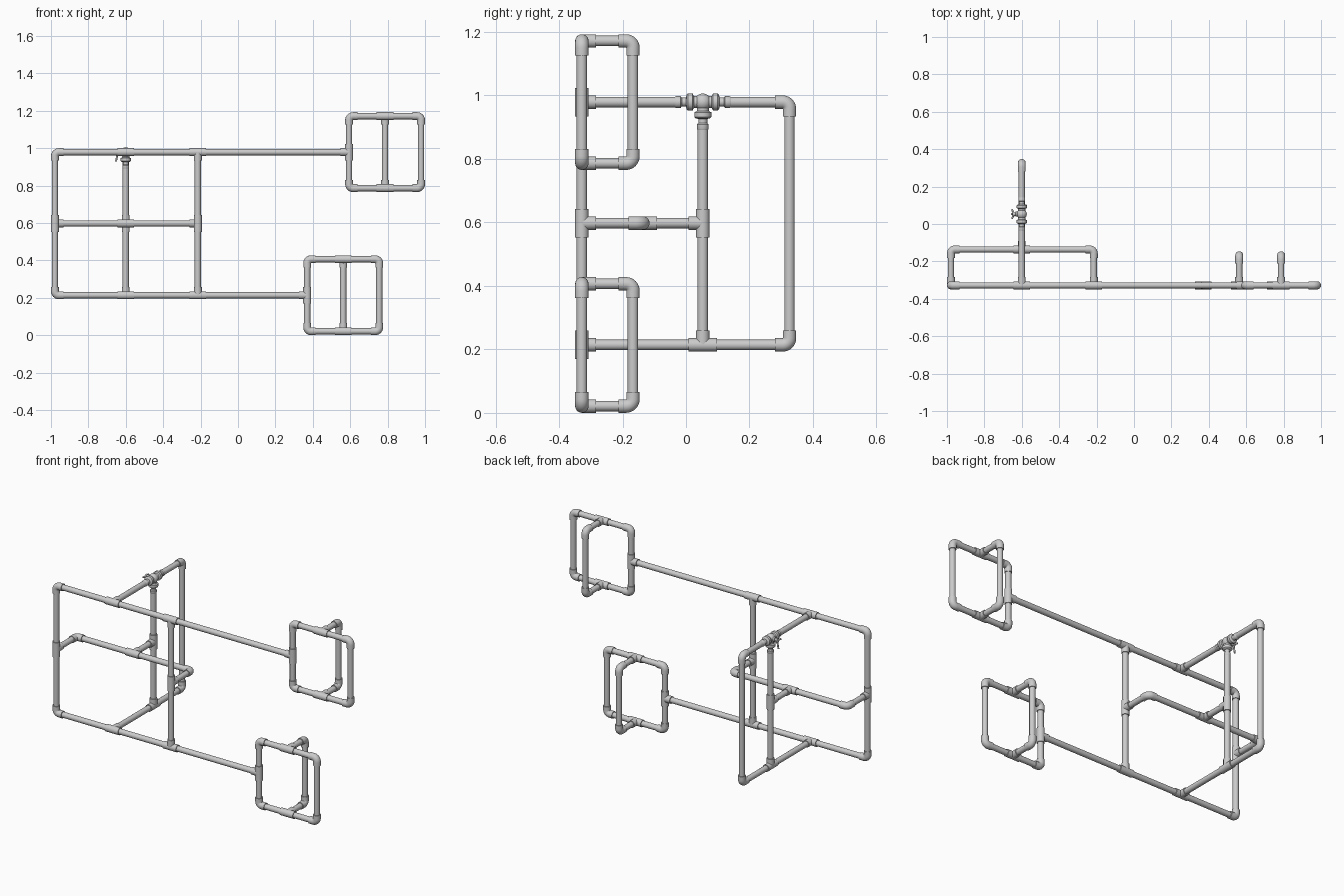
import bpy, bmesh, math
from mathutils import Vector as V

if "Cube" in bpy.data.objects:
    bpy.data.objects.remove(bpy.data.objects["Cube"])

N = 24              # sides of round parts
RP, RF = 0.0165, 0.0212   # pipe and fitting radius
ARM = 0.045         # socket length from a fitting centre
BEND = 0.022        # elbow bend radius
X, Y, Z = V((1, 0, 0)), V((0, 1, 0)), V((0, 0, 1))


def loft(bm, stations):
    """Skin circles given as (centre, normal, radius), with closed ends."""
    rings = []
    ref = None
    for c, n, r in stations:
        n = n.normalized()
        if ref is None:
            ref = n.orthogonal().normalized()
        ref = (ref - n * ref.dot(n)).normalized()
        b = n.cross(ref)
        rings.append([bm.verts.new(c + r * (math.cos(a) * ref + math.sin(a) * b))
                      for a in (2 * math.pi * i / N for i in range(N))])
    for p, q in zip(rings, rings[1:]):
        for i in range(N):
            j = (i + 1) % N
            bm.faces.new((p[i], p[j], q[j], q[i]))
    bm.faces.new(rings[0][::-1])
    bm.faces.new(rings[-1])


def make(name, *parts):
    bm = bmesh.new()
    for p in parts:
        loft(bm, p)
    bmesh.ops.recalc_face_normals(bm, faces=bm.faces[:])
    me = bpy.data.meshes.new(name)
    bm.to_mesh(me)
    bm.free()
    ob = bpy.data.objects.new(name, me)
    bpy.context.collection.objects.link(ob)
    bpy.context.view_layer.objects.active = ob
    ob.select_set(True)
    bpy.ops.object.shade_smooth_by_angle(angle=math.radians(40))
    ob.select_set(False)
    return ob


def lathe(c, d, profile):
    return [(V(c) + d * t, d, r) for t, r in profile]


def rod(a, b, r):
    a, b = V(a), V(b)
    return [(a, b - a, r), (b, b - a, r)]


def pipe(name, a, b, trim=0.03):
    a, b = V(a), V(b)
    d = (b - a).normalized() * trim
    make(name, rod(a + d, b - d, RP))


def elbow(name, c, d1, d2):
    c = V(c)
    o = c + BEND * (d1 + d2)
    st = [(c + d1 * ARM, -d1, RF)]
    for i in range(9):
        a = math.pi / 2 * i / 8
        st.append((o - BEND * (d2 * math.cos(a) + d1 * math.sin(a)),
                   d2 * math.sin(a) - d1 * math.cos(a), RF))
    st.append((c + d2 * ARM, d2, RF))
    make(name, st)


def tee(name, c, run, branch):
    c = V(c)
    make(name, rod(c - run * ARM, c + run * ARM, RF), rod(c, c + branch * ARM, RF))


YF, YM, YV, YB = -0.328, -0.136, 0.053, 0.326     # front, bracket, valve, back
XL, XC, XR = -0.979, -0.6, -0.215                 # left, centre, right uprights
ZB, ZM, ZT = 0.214, 0.598, 0.979                  # bottom, middle, top rails
S, YH = 0.385, -0.167                             # square frame size, its rear bar


def square_frame(name, x0, zc):
    """Upright square with a rear handle bar."""
    x1, xm = x0 + S, x0 + S / 2
    for s, label in ((-1, "lower"), (1, "upper")):
        z = zc + s * S / 2
        for x, d in ((x0, X), (x1, -X)):
            elbow(f"{name}_{label}_elbow", (x, YF, z), d, Z * -s)
        tee(f"{name}_{label}_tee", (xm, YF, z), X, Y)
        elbow(f"{name}_{label}_rear_elbow", (xm, YH, z), -Y, Z * -s)
        pipe(f"{name}_{label}_bar", (x0, YF, z), (x1, YF, z))
        pipe(f"{name}_{label}_link", (xm, YF, z), (xm, YH, z))
    for x, y, label in ((x0, YF, "inner"), (x1, YF, "outer"), (xm, YH, "rear")):
        pipe(f"{name}_{label}_upright", (x, y, zc - S / 2), (x, y, zc + S / 2))
    tee(f"{name}_inlet_tee", (x0, YF, zc), Z, -X)


# Front rails with their square end frames
for label, z, xe, up in (("bottom", ZB, 0.37, Z), ("top", ZT, 0.594, -Z)):
    pipe(f"{label}_rail", (XL, YF, z), (xe, YF, z))
    square_frame(f"{label}_frame", xe, z)
    elbow(f"{label}_corner_elbow", (XL, YF, z), X, up)
    tee(f"{label}_loop_tee", (XC, YF, z), X, Y)
    tee(f"{label}_upright_tee", (XR, YF, z), X, up)
    elbow(f"{label}_back_elbow", (XC, YB, z), -Y, up)

# Front uprights and the middle bracket
for label, x, d in (("left", XL, X), ("right", XR, -X)):
    pipe(f"{label}_upright", (x, YF, ZB), (x, YF, ZT))
    tee(f"{label}_upright_mid_tee", (x, YF, ZM), Z, Y)
    pipe(f"{label}_bracket_arm", (x, YF, ZM), (x, YM, ZM))
    elbow(f"{label}_bracket_elbow", (x, YM, ZM), -Y, d)
pipe("bracket_crossbar", (XL, YM, ZM), (XR, YM, ZM))
tee("bracket_tee", (XC, YM, ZM), X, Y)
pipe("bracket_link", (XC, YM, ZM), (XC, YV, ZM))

# Rear loop
pipe("loop_bottom", (XC, YF, ZB), (XC, YB, ZB))
pipe("loop_back", (XC, YB, ZB), (XC, YB, ZT))
pipe("loop_top_front", (XC, YF, ZT), (XC, YV - 0.045, ZT))
pipe("loop_top_back", (XC, YV + 0.045, ZT), (XC, YB, ZT))
pipe("valve_upright", (XC, YV, ZB), (XC, YV, ZT - 0.045))
tee("loop_bottom_tee", (XC, YV, ZB), Y, Z)
tee("valve_upright_mid_tee", (XC, YV, ZM), Z, -Y)

# Three-way valve: ball body, three union ports, side stem and handle
vc = V((XC, YV, ZT))
ball = [(0.027 * -math.cos(a), 0.027 * math.sin(a))
        for a in (math.pi * (i + 0.3) / 12.6 for i in range(13))]
make("valve_body", lathe(vc, Z, ball))
port = [(0, 0.019), (0.028, 0.019), (0.03, 0.022), (0.032, 0.027), (0.047, 0.027),
        (0.051, 0.023), (0.053, 0.014), (0.066, 0.014), (0.07, 0.0185),
        (0.084, 0.0185), (0.088, 0.0165)]
for label, d in (("front", -Y), ("back", Y), ("lower", -Z)):
    make(f"valve_{label}_port", lathe(vc, d, port))
make("valve_stem", lathe(vc, -X, [(0, 0.014), (0.032, 0.014), (0.033, 0.009), (0.046, 0.009)]))
hub = vc - X * 0.04
make("valve_handle", lathe(hub, -X, [(0, 0.012), (0.01, 0.012)]),
     *[rod(hub - X * 0.003, hub - X * 0.012 + d * l, 0.005)
       for d, l in ((Y, 0.025), (-Y, 0.025), (-Z, 0.05))])
